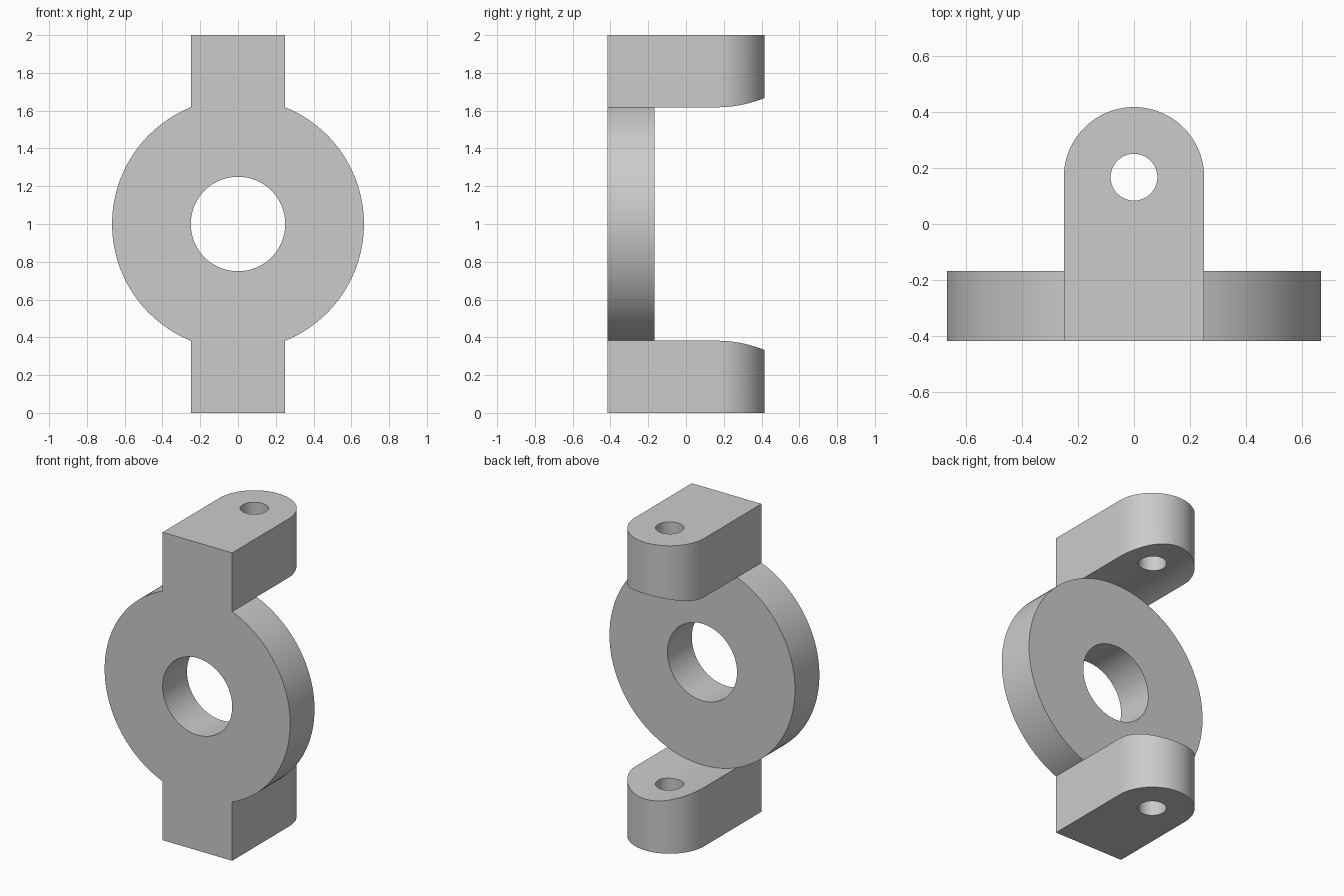
import bpy, bmesh, math
from mathutils import Matrix

if "Cube" in bpy.data.objects:
    bpy.data.objects.remove(bpy.data.objects["Cube"], do_unlink=True)

# Main dimensions
HALF_W = 0.25                     # half width of the lugs, also the bore radius
RING_R = 0.6667
PIN_R = 0.0833
FRONT, RING_BACK, PIN_Y = -0.4167, -0.1667, 0.1667
HEIGHT = 2.0

grey = bpy.data.materials.new("plain grey")
grey.use_nodes = True
colour = (0.6, 0.6, 0.6, 1)
grey.diffuse_color = colour
grey.node_tree.nodes["Principled BSDF"].inputs["Base Color"].default_value = colour


def new_object(name, bm):
    bmesh.ops.recalc_face_normals(bm, faces=bm.faces)
    mesh = bpy.data.meshes.new(name)
    bm.to_mesh(mesh)
    bm.free()
    mesh.materials.append(grey)
    obj = bpy.data.objects.new(name, mesh)
    bpy.context.collection.objects.link(obj)
    return obj


def cylinder_y(name, radius, y0, y1, segments=128):
    """Cylinder along y, centred at mid height."""
    bm = bmesh.new()
    place = Matrix.Translation((0, (y0 + y1) / 2, HEIGHT / 2)) @ Matrix.Rotation(math.pi / 2, 4, "X")
    bmesh.ops.create_cone(bm, cap_ends=True, segments=segments, radius1=radius,
                          radius2=radius, depth=y1 - y0, matrix=place)
    return new_object(name, bm)


def cylinder_z(name, radius, y, segments=64):
    """Upright cylinder running past both ends of the model."""
    bm = bmesh.new()
    bmesh.ops.create_cone(bm, cap_ends=True, segments=segments, radius1=radius, radius2=radius,
                          depth=HEIGHT + 0.4, matrix=Matrix.Translation((0, y, HEIGHT / 2)))
    return new_object(name, bm)


def combine(target, tool, operation):
    mod = target.modifiers.new(tool.name, "BOOLEAN")
    mod.operation = operation
    mod.solver = "EXACT"
    mod.object = tool
    bpy.context.view_layer.objects.active = target
    bpy.ops.object.modifier_apply(modifier=mod.name)
    bpy.data.objects.remove(tool, do_unlink=True)


# Upright column with a rounded back, from which both lugs are cut
steps = 48
outline = [(-HALF_W, FRONT), (HALF_W, FRONT)]
outline += [(HALF_W * math.cos(math.pi * i / steps), PIN_Y + HALF_W * math.sin(math.pi * i / steps))
            for i in range(steps + 1)]
bm = bmesh.new()
base = bm.faces.new([bm.verts.new((x, y, 0)) for x, y in outline])
top = bmesh.ops.extrude_face_region(bm, geom=[base])["geom"]
bmesh.ops.translate(bm, vec=(0, 0, HEIGHT),
                    verts=[v for v in top if isinstance(v, bmesh.types.BMVert)])
bracket = new_object("bracket", bm)

# Round clearance behind the ring, pin holes, ring and its bore
combine(bracket, cylinder_y("clearance", RING_R, RING_BACK, 0.7), "DIFFERENCE")
combine(bracket, cylinder_z("pin_hole", PIN_R, PIN_Y), "DIFFERENCE")
combine(bracket, cylinder_y("ring", RING_R, FRONT, RING_BACK), "UNION")
combine(bracket, cylinder_y("bore", HALF_W, -0.7, 0.0), "DIFFERENCE")

# Merge flat regions and shade the curved walls smooth
bm = bmesh.new()
bm.from_mesh(bracket.data)
bmesh.ops.remove_doubles(bm, verts=bm.verts, dist=0.0001)
bmesh.ops.dissolve_limit(bm, angle_limit=math.radians(0.5), verts=bm.verts, edges=bm.edges)
bm.to_mesh(bracket.data)
bm.free()
bpy.ops.object.select_all(action="DESELECT")
bracket.select_set(True)
bpy.context.view_layer.objects.active = bracket
bpy.ops.object.shade_smooth_by_angle(angle=math.radians(20))
